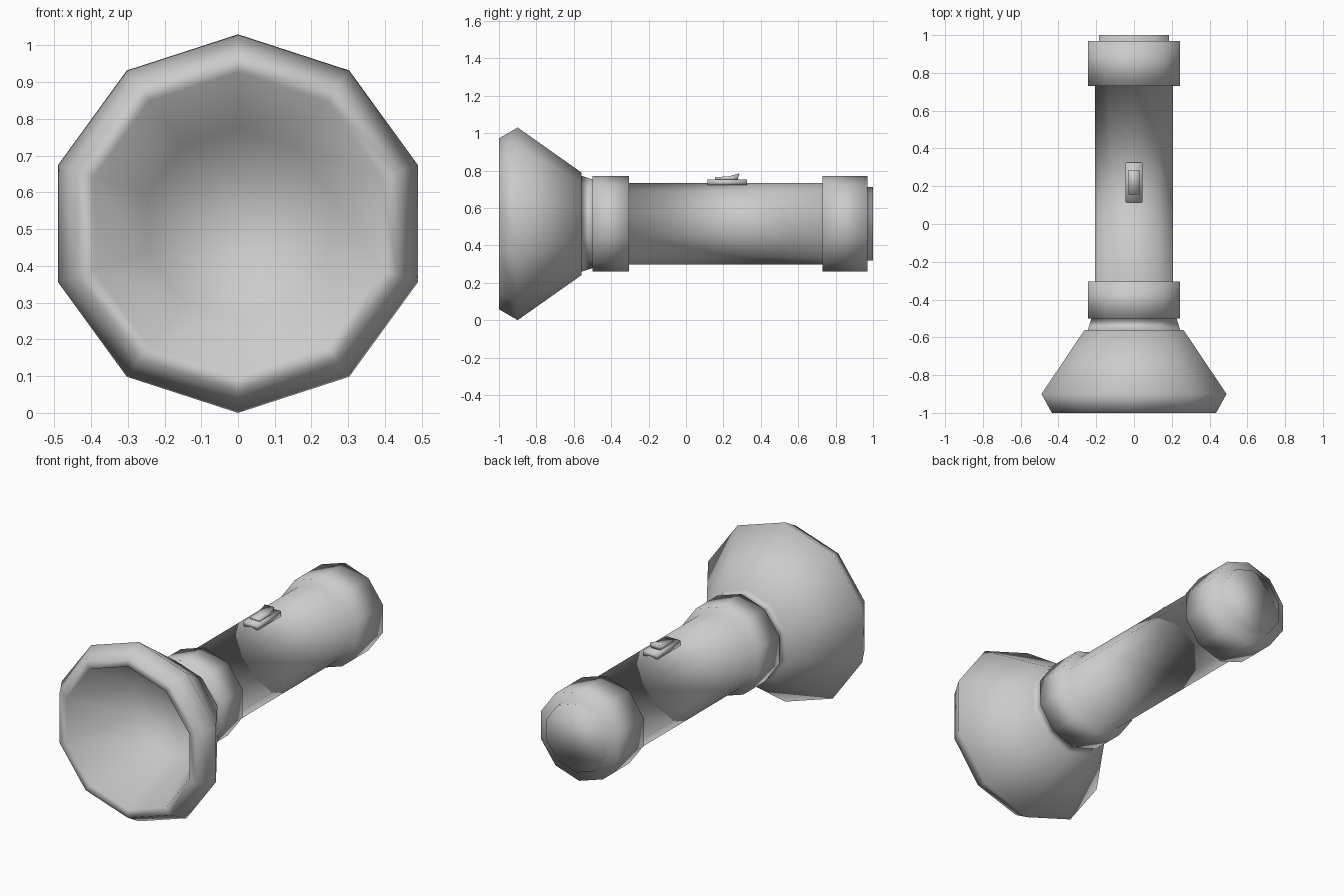
import bpy, bmesh, math

if "Cube" in bpy.data.objects:
    bpy.data.objects.remove(bpy.data.objects["Cube"])

SIDES = 10
CZ = 0.515  # height of the torch axis


def finish(name, bm):
    mesh = bpy.data.meshes.new(name)
    bm.to_mesh(mesh)
    bm.free()
    for p in mesh.polygons:
        p.use_smooth = True
    obj = bpy.data.objects.new(name, mesh)
    bpy.context.collection.objects.link(obj)
    return obj


def lathe(name, profile):
    """Spin (y, radius) points around the y axis with a corner pointing up; cap both ends."""
    bm = bmesh.new()
    angles = [2 * math.pi * i / SIDES for i in range(SIDES)]
    rings = [[bm.verts.new((r * math.sin(a), y, CZ + r * math.cos(a))) for a in angles]
             for y, r in profile]
    for lo, hi in zip(rings, rings[1:]):
        for i in range(SIDES):
            k = (i + 1) % SIDES
            bm.faces.new((lo[i], lo[k], hi[k], hi[i]))
    bm.faces.new(rings[0][::-1])
    bm.faces.new(rings[-1])
    return finish(name, bm)


def side_extrude(name, outline, half_width):
    """Extrude a (y, z) outline symmetrically across x."""
    bm = bmesh.new()
    face = bm.faces.new([bm.verts.new((-half_width, y, z)) for y, z in outline])
    ext = bmesh.ops.extrude_face_region(bm, geom=[face], use_keep_orig=True)
    moved = [v for v in ext["geom"] if isinstance(v, bmesh.types.BMVert)]
    bmesh.ops.translate(bm, verts=moved, vec=(2 * half_width, 0, 0))
    bmesh.ops.recalc_face_normals(bm, faces=bm.faces)
    return finish(name, bm)


# Profiles run from the bowl floor, round the rim and back to the tail
bowl = [(-0.60, 0.26), (-1.0, 0.412)]
head = [(-1.0, 0.457), (-0.90, 0.515), (-0.56, 0.275)]
neck = [(-0.56, 0.257), (-0.50, 0.237)]
front_collar = [(-0.50, 0.256), (-0.305, 0.256)]
handle = [(-0.305, 0.2175), (0.73, 0.2175)]
tail_collar = [(0.73, 0.256), (0.97, 0.256)]
end_cap = [(0.97, 0.196), (1.0, 0.196)]

# One continuous smooth casing
lathe("casing", bowl + head + neck + front_collar + handle + tail_collar + end_cap)

# Switch base plate and rocker
side_extrude("switch_plate", [(0.115, 0.722), (0.325, 0.722), (0.325, 0.752), (0.115, 0.752)], 0.045)
side_extrude("switch_rocker", [(0.155, 0.748), (0.275, 0.748), (0.287, 0.785),
                               (0.225, 0.768), (0.155, 0.765)], 0.029)
